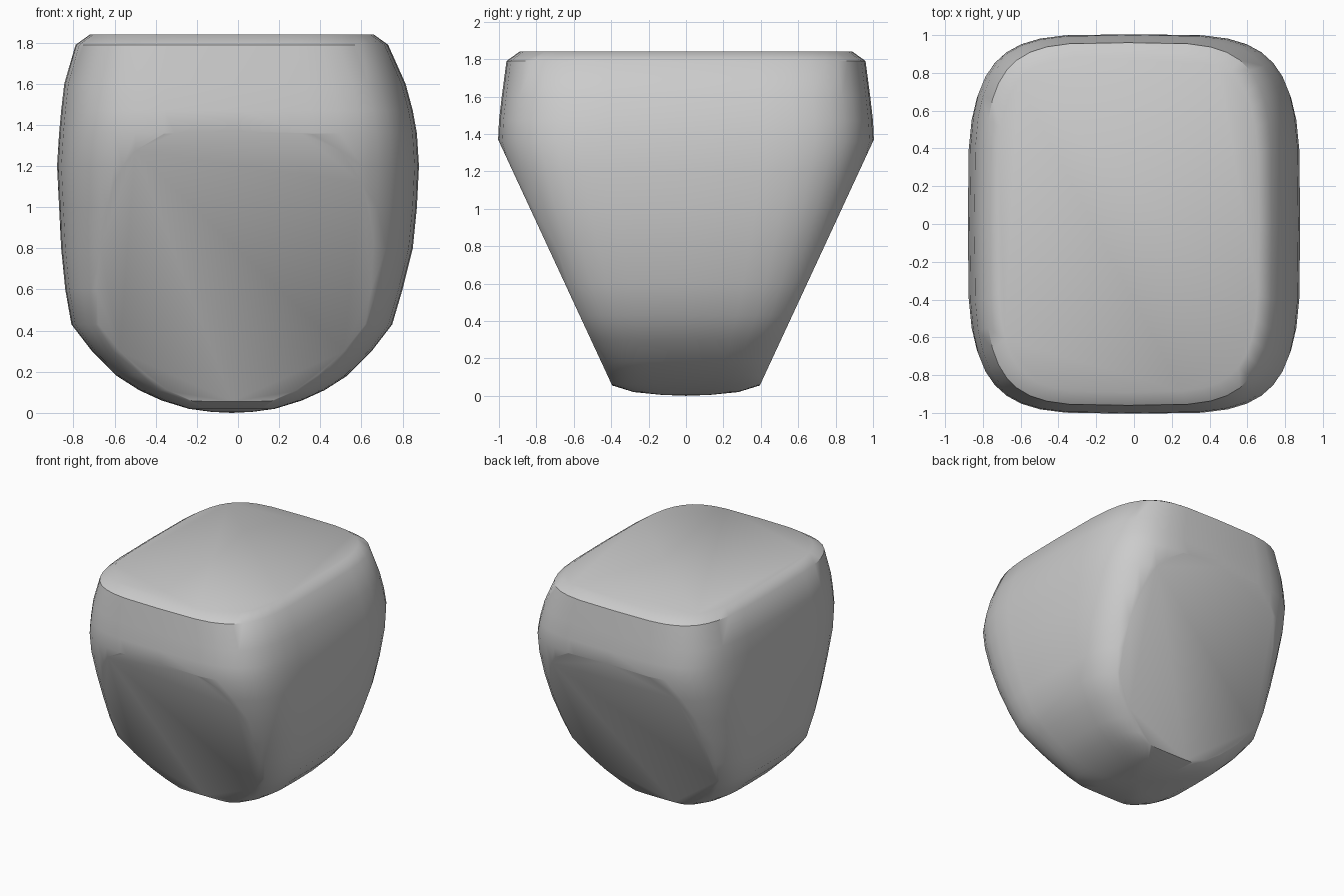
import bpy, bmesh, math
from mathutils import Vector

if "Cube" in bpy.data.objects:
    bpy.data.objects.remove(bpy.data.objects["Cube"])

SIDES = 40
POWER = 4.2

# Cross-sections: height, centre x, half width, half depth
RINGS = [
    (0.005, -0.03, 0.10, 0.13), (0.02, -0.03, 0.21, 0.28),
    (0.06, -0.03, 0.34, 0.41), (0.11, -0.03, 0.45, 0.445),
    (0.18, -0.03, 0.56, 0.49), (0.30, -0.03, 0.68, 0.575),
    (0.43, -0.03, 0.78, 0.66), (0.60, -0.02, 0.82, 0.74),
    (0.80, -0.005, 0.855, 0.82), (1.00, 0.0, 0.87, 0.90),
    (1.20, 0.0, 0.88, 0.965), (1.36, 0.0, 0.87, 1.005),
    (1.47, -0.005, 0.855, 1.00), (1.60, -0.015, 0.83, 0.985),
    (1.79, -0.03, 0.76, 0.96), (1.84, -0.03, 0.69, 0.89),
]


def spow(v):
    return math.copysign(abs(v) ** (2 / POWER), v)


def section(bm, z, cx, hx, hy):
    ring = []
    for i in range(SIDES):
        a = 2 * math.pi * i / SIDES
        c, s = round(math.cos(a), 6), round(math.sin(a), 6)
        ring.append(bm.verts.new((cx + hx * spow(c), hy * spow(s), z)))
    return ring


# Rounded block lofted from a bottom point up to a flat top
bm = bmesh.new()
rings = [section(bm, *r) for r in RINGS]
tip = bm.verts.new((-0.03, 0, 0))
for i in range(SIDES):
    j = (i + 1) % SIDES
    bm.faces.new((tip, rings[0][j], rings[0][i]))
    for lo, hi in zip(rings, rings[1:]):
        bm.faces.new((lo[i], lo[j], hi[j], hi[i]))
bm.faces.new(rings[-1])

# Flat sloping front and back
for side in (-1, 1):
    geom = bm.verts[:] + bm.edges[:] + bm.faces[:]
    cut = bmesh.ops.bisect_plane(bm, geom=geom, dist=1e-5,
                                 plane_co=Vector((0, side * 0.39, 0.045)),
                                 plane_no=Vector((0, side * 1.315, -0.61)),
                                 clear_outer=True)
    edges = [e for e in bm.edges if e.is_boundary]
    bmesh.ops.holes_fill(bm, edges=edges, sides=0)
bmesh.ops.recalc_face_normals(bm, faces=bm.faces[:])

mesh = bpy.data.meshes.new("rounded_block")
bm.to_mesh(mesh)
bm.free()
block = bpy.data.objects.new("rounded_block", mesh)
bpy.context.collection.objects.link(block)
bpy.context.view_layer.objects.active = block
block.select_set(True)
bpy.ops.object.shade_smooth_by_angle(angle=math.radians(40))
